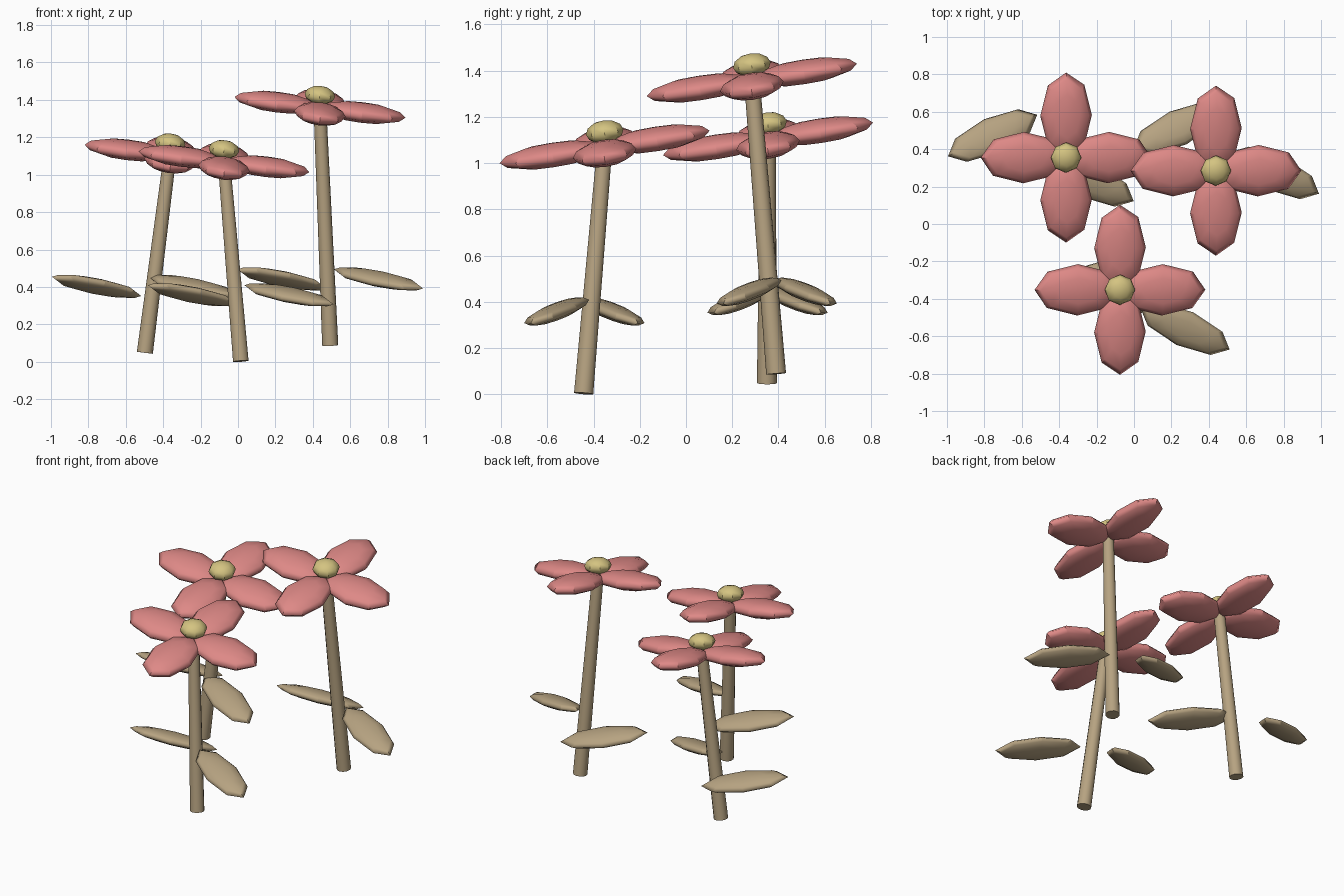
import bpy
import math
from mathutils import Matrix, Vector

cube = bpy.data.objects.get("Cube")
if cube:
    bpy.data.objects.remove(cube, do_unlink=True)


def make_material(name, rgb):
    mat = bpy.data.materials.new(name)
    mat.use_nodes = True
    mat.diffuse_color = (*rgb, 1)
    mat.node_tree.nodes["Principled BSDF"].inputs["Base Color"].default_value = (*rgb, 1)
    return mat


coral = make_material("coral petal", (0.73, 0.25, 0.24))
tan = make_material("tan stem", (0.47, 0.365, 0.22))
yellow = make_material("soft yellow", (0.66, 0.55, 0.22))


def plane_frame(slope_x, slope_y, angle, centre):
    """Matrix whose local x runs along the angle, lying in a sloped plane."""
    normal = Vector((-slope_x, -slope_y, 1)).normalized()
    along = Vector((math.cos(angle), math.sin(angle), 0))
    along.z = slope_x * along.x + slope_y * along.y
    along.normalize()
    across = normal.cross(along)
    frame = Matrix((along, across, normal)).transposed().to_4x4()
    return Matrix.Translation(centre) @ frame


def finish(name, mat):
    obj = bpy.context.object
    obj.name = name
    obj.data.materials.append(mat)
    bpy.ops.object.shade_smooth_by_angle(angle=math.radians(40))
    return obj


def ellipsoid(name, mat, frame, size):
    bpy.ops.mesh.primitive_uv_sphere_add(segments=8, ring_count=6, radius=1)
    obj = finish(name, mat)
    obj.data.transform(frame @ Matrix.Diagonal((*size, 1)))


def stem(name, base, top):
    direction = top - base
    bpy.ops.mesh.primitive_cone_add(vertices=12, radius1=0.043, radius2=0.034,
                                    depth=direction.length)
    obj = finish(name, tan)
    turn = direction.to_track_quat("Z", "Y").to_matrix().to_4x4()
    obj.data.transform(Matrix.Translation((base + top) / 2) @ turn)


def flower(label, base, head):
    base, head = Vector(base), Vector(head)
    stem(label + "_stem", base, head)

    # Four petals around a tilted head
    for i in range(4):
        turn = i * math.pi / 2
        frame = plane_frame(-0.122, 0.155, turn, head)
        frame = frame @ Matrix.Translation((0.228, 0, 0))
        ellipsoid(f"{label}_petal_{i + 1}", coral, frame, (0.232, 0.139, 0.052))

    # Button in the middle of the head
    middle = plane_frame(-0.122, 0.155, 0, head + Vector((0, 0, 0.065)))
    ellipsoid(label + "_centre", yellow, middle, (0.082, 0.082, 0.05))

    # A pair of leaves, one on each side of the stem
    for side, name in ((1, "left"), (-1, "right")):
        centre = base + Vector((side * 0.258, -side * 0.12 + 0.003, 0.355))
        frame = plane_frame(-0.09, side * 0.27, -side * math.radians(25), centre)
        ellipsoid(f"{label}_{name}_leaf", tan, frame, (0.268, 0.1, 0.035))


flower("front_flower", (0.015, -0.443, 0.003), (-0.075, -0.352, 1.07))
flower("short_flower", (-0.498, 0.35, 0.048), (-0.363, 0.355, 1.105))
flower("tall_flower", (0.493, 0.39, 0.088), (0.438, 0.285, 1.36))
